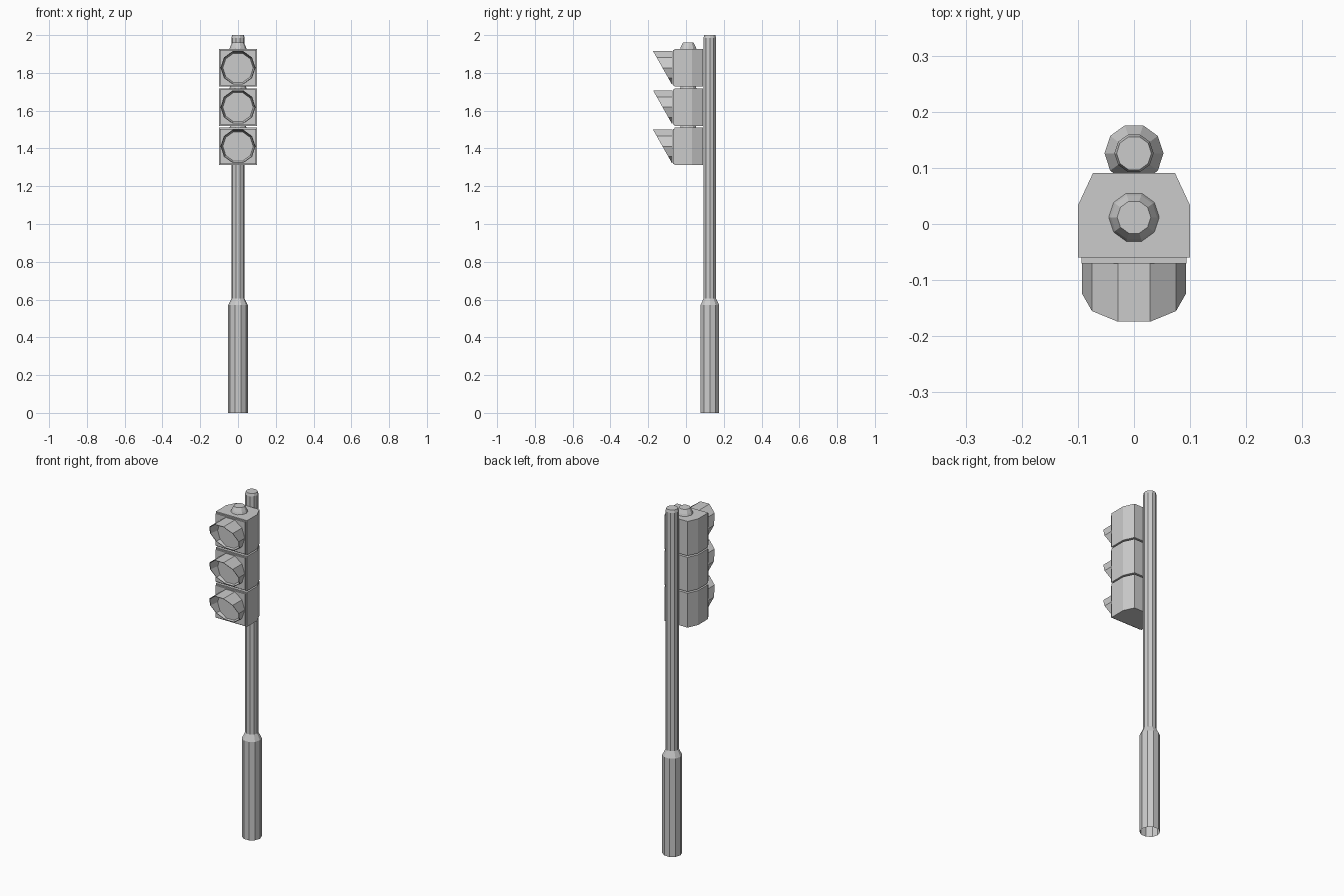
import bpy, bmesh
from math import cos, sin, pi

if "Cube" in bpy.data.objects:
    bpy.data.objects.remove(bpy.data.objects["Cube"])

N = 10                      # sides of every round part
PITCH, HEIGHT = 0.208, 0.199
CENTRES = [1.827 - PITCH * i for i in range(3)]


def loft(name, rings, cap_start=True, cap_end=True):
    """Join equal-length rings of points into a flat-shaded skin."""
    bm = bmesh.new()
    vs = [[bm.verts.new(p) for p in r] for r in rings]
    n = len(rings[0])
    for a, b in zip(vs, vs[1:]):
        for i in range(n):
            j = (i + 1) % n
            bm.faces.new((a[i], a[j], b[j], b[i]))
    if cap_start:
        bm.faces.new(vs[0][::-1])
    if cap_end:
        bm.faces.new(vs[-1])
    bmesh.ops.recalc_face_normals(bm, faces=bm.faces)
    me = bpy.data.meshes.new(name)
    bm.to_mesh(me)
    bm.free()
    ob = bpy.data.objects.new(name, me)
    bpy.context.collection.objects.link(ob)
    return ob


def flat_ring(r, z, cy):
    return [(r * cos(2 * pi * i / N), cy + r * sin(2 * pi * i / N), z) for i in range(N)]


def upright_ring(r, cz, depth):
    """Ring facing the front; depth(dz) gives y."""
    pts = []
    for i in range(N):
        dz = r * sin(2 * pi * i / N)
        pts.append((r * cos(2 * pi * i / N), depth(dz), cz + dz))
    return pts


def rect(w, h, y, cz):
    return [(-w, y, cz - h), (w, y, cz - h), (w, y, cz + h), (-w, y, cz + h)]


def slant(dz):
    return -0.1245 - 0.565 * dz


def back(dz):
    return -0.0705


# pole with thick sleeve, open underneath
loft("pole", [flat_ring(r, z, 0.126) for r, z in
              [(0.0525, 0), (0.0525, 0.57), (0.035, 0.605), (0.035, 1.985), (0.031, 2.0)]],
     cap_start=False)

outline = [(-0.1, -0.06), (0.1, -0.06), (0.1, 0.033),
           (0.073, 0.091), (-0.073, 0.091), (-0.1, 0.033)]

for k, cz in enumerate(CENTRES):
    tag = ("top", "middle", "bottom")[k]
    h = HEIGHT / 2
    # housing with bevelled back
    loft(f"housing_{tag}", [[(x, y, z) for x, y in outline] for z in (cz - h, cz + h)])
    # door plate on the front
    loft(f"door_{tag}", [rect(0.094, 0.093, y, cz) for y in (-0.06, -0.07)])
    # slanted visor with a thin wall
    loft(f"visor_{tag}", [upright_ring(0.0925, cz, back), upright_ring(0.0925, cz, slant),
                          upright_ring(0.089, cz, slant), upright_ring(0.08, cz, back)],
         cap_start=False, cap_end=False)
    # lens disc
    loft(f"lens_{tag}", [upright_ring(0.081, cz, lambda d: -0.072)], cap_start=False)
    # neck cap, which also links to the section above
    loft(f"cap_{tag}", [flat_ring(r, cz + h + dz, 0.012) for r, dz in
                        [(0.045, 0), (0.041, 0.012), (0.03, 0.034)]])
